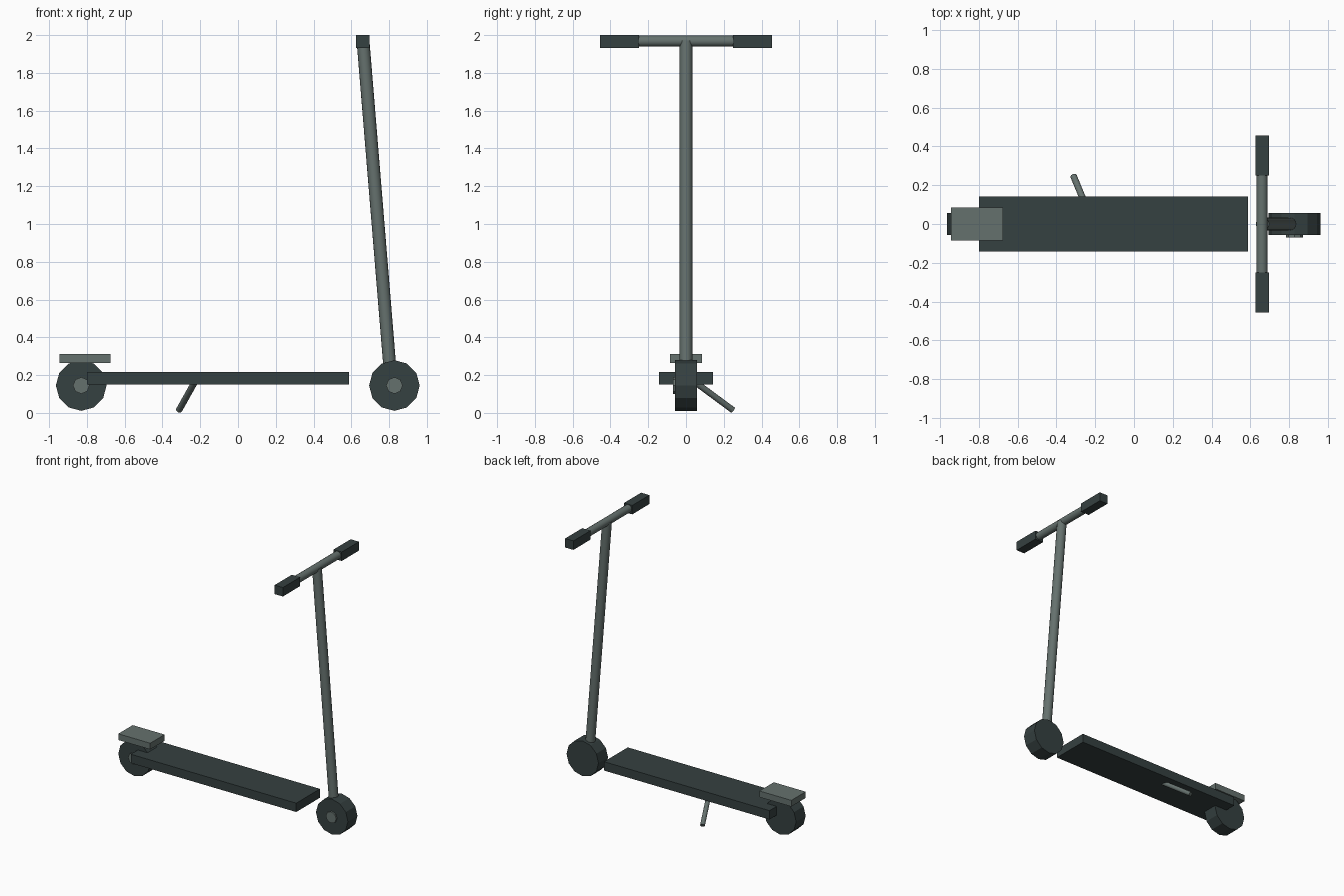
import bpy
from math import pi
from mathutils import Vector

if "Cube" in bpy.data.objects:
    bpy.data.objects.remove(bpy.data.objects["Cube"])


def material(name, rgb):
    m = bpy.data.materials.new(name)
    m.diffuse_color = (*rgb, 1)
    m.use_nodes = True
    m.node_tree.nodes["Principled BSDF"].inputs["Base Color"].default_value = m.diffuse_color
    return m


DARK = material("dark_rubber", (0.036, 0.052, 0.052))
LIGHT = material("grey_metal", (0.13, 0.165, 0.155))


def finish(name, mat):
    ob = bpy.context.object
    ob.name = name
    ob.data.materials.append(mat)
    return ob


def box(name, lo, hi, mat):
    lo, hi = Vector(lo), Vector(hi)
    bpy.ops.mesh.primitive_cube_add(size=1, location=(lo + hi) / 2)
    ob = finish(name, mat)
    ob.scale = hi - lo
    return ob


def tube(name, a, b, r, sides, mat, smooth=True):
    a, b = Vector(a), Vector(b)
    d = b - a
    bpy.ops.mesh.primitive_cylinder_add(
        vertices=sides, radius=r, depth=d.length, location=(a + b) / 2,
        rotation=d.to_track_quat('Z', 'Y').to_euler())
    if smooth:
        bpy.ops.object.shade_smooth_by_angle(angle=pi / 4.1)
    return finish(name, mat)


def wheel_disc(name, x, y0, y1, r, sides, mat):
    bpy.ops.mesh.primitive_cylinder_add(
        vertices=sides, radius=r, depth=y1 - y0,
        location=(x, (y0 + y1) / 2, 0.145), rotation=(pi / 2, 0, 0))
    return finish(name, mat)


# wheels with a hub cap on the front side
for side, x in (("rear", -0.83), ("front", 0.828)):
    wheel_disc(side + "_wheel", x, -0.057, 0.057, 0.134, 12, DARK)
    wheel_disc(side + "_hub", x, -0.069, 0.04, 0.044, 8, LIGHT)

# deck and rear fender
box("deck", (-0.80, -0.142, 0.15), (0.588, 0.142, 0.217), DARK)
box("rear_fender", (-0.944, -0.086, 0.265), (-0.676, 0.086, 0.312), LIGHT)

# steering column and handlebar
tube("stem", (0.808, 0, 0.19), (0.662, 0, 1.968), 0.034, 16, LIGHT)
tube("handlebar", (0.66, -0.4, 1.968), (0.66, 0.4, 1.968), 0.029, 16, LIGHT)
for side, s in (("right", -1), ("left", 1)):
    y = sorted((s * 0.25, s * 0.455))
    box(side + "_grip", (0.626, y[0], 1.932), (0.695, y[1], 2.0), DARK)

# kickstand
tube("kickstand", (-0.228, 0.045, 0.165), (-0.312, 0.248, 0.015), 0.017, 12, LIGHT)
